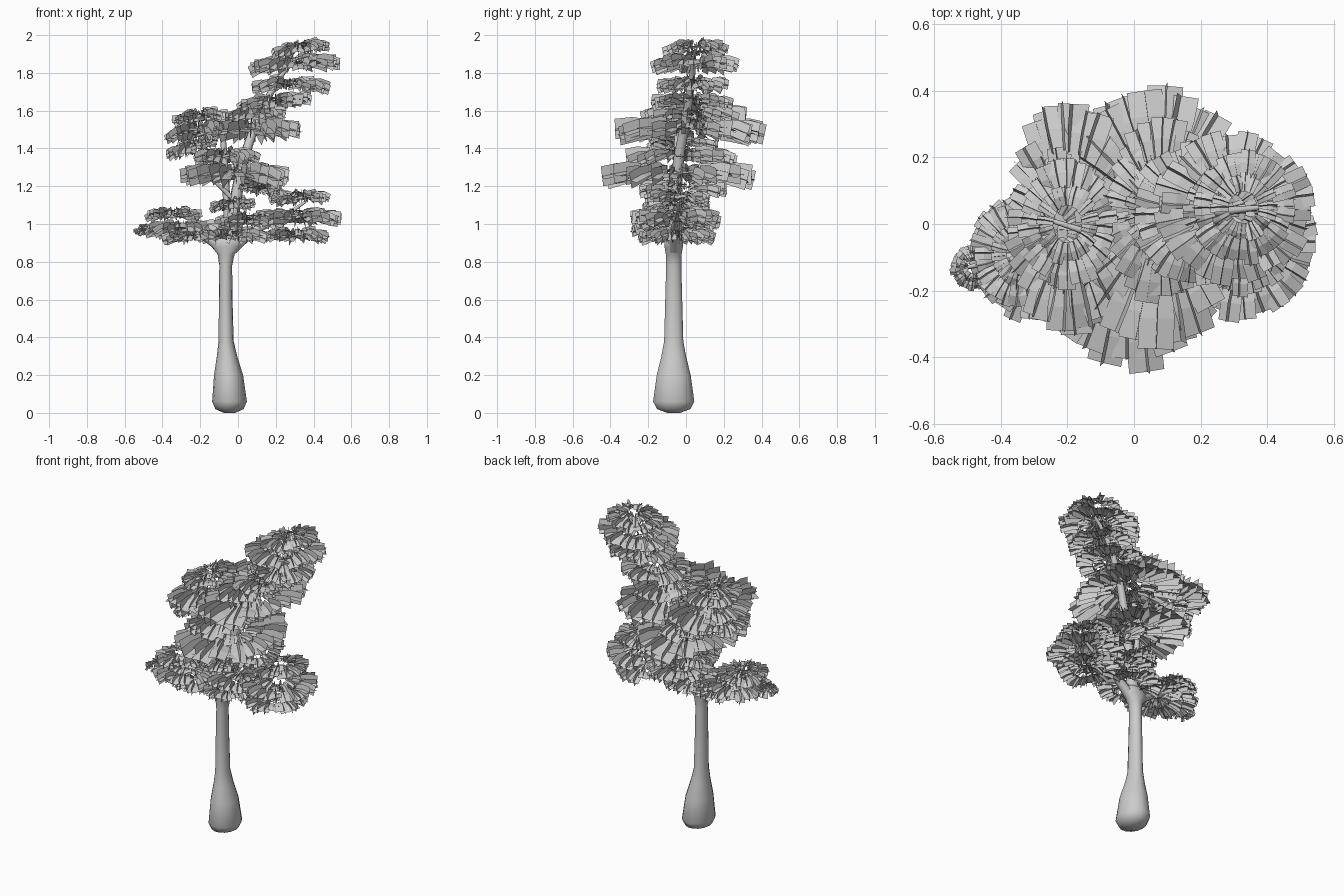
import bpy, math, random
from mathutils import Vector

if "Cube" in bpy.data.objects:
    bpy.data.objects.remove(bpy.data.objects["Cube"])

random.seed(4)


def mesh_object(name, verts, faces):
    me = bpy.data.meshes.new(name)
    me.from_pydata(verts, [], faces)
    me.update()
    ob = bpy.data.objects.new(name, me)
    bpy.context.collection.objects.link(ob)
    return ob


# Trunk: stacked elliptical sections (z, centre x, half width x, half width y)
sections = [(0.0, -0.045, 0.03, 0.035), (0.02, -0.045, 0.075, 0.09), (0.06, -0.045, 0.092, 0.112),
            (0.2, -0.05, 0.077, 0.092), (0.3, -0.058, 0.054, 0.067), (0.38, -0.063, 0.04, 0.052),
            (0.6, -0.065, 0.036, 0.046), (0.78, -0.065, 0.034, 0.041), (0.84, -0.063, 0.045, 0.043),
            (0.88, -0.06, 0.08, 0.05), (0.91, -0.055, 0.085, 0.05), (0.95, -0.05, 0.03, 0.03)]
N = 14
verts, faces = [], []
for z, cx, rx, ry in sections:
    for i in range(N):
        a = math.tau * i / N
        verts.append((cx + rx * math.cos(a), -0.065 + ry * math.sin(a), z))
for k in range(len(sections) - 1):
    for i in range(N):
        j = (i + 1) % N
        faces.append((k * N + i, k * N + j, (k + 1) * N + j, (k + 1) * N + i))
faces.append(tuple(reversed(range(N))))
faces.append(tuple(range((len(sections) - 1) * N, len(sections) * N)))
trunk = mesh_object("trunk", verts, faces)
for p in trunk.data.polygons:
    p.use_smooth = True


# Branches: tapered round tubes through a few points
def branch(name, pts, r0, r1):
    cu = bpy.data.curves.new(name, 'CURVE')
    cu.dimensions = '3D'
    cu.bevel_depth = 1.0
    cu.bevel_resolution = 1
    cu.resolution_u = 4
    cu.use_fill_caps = True
    sp = cu.splines.new('NURBS')
    sp.points.add(len(pts) - 1)
    for i, p in enumerate(pts):
        sp.points[i].co = (*p, 1)
        sp.points[i].radius = r0 + (r1 - r0) * i / (len(pts) - 1)
    sp.use_endpoint_u = True
    sp.order_u = 3
    ob = bpy.data.objects.new(name, cu)
    bpy.context.collection.objects.link(ob)


branch("main_stem", [(-0.055, -0.065, 0.86), (-0.02, -0.06, 1.1), (0.03, -0.04, 1.35),
                     (0.1, 0.0, 1.55), (0.2, 0.03, 1.75), (0.29, 0.04, 1.87), (0.38, 0.05, 1.93)], 0.04, 0.007)
branch("upper_left_branch", [(-0.05, -0.06, 0.95), (-0.07, -0.05, 1.3), (-0.08, -0.05, 1.5),
                             (-0.15, -0.02, 1.57), (-0.28, 0.02, 1.55)], 0.022, 0.006)
branch("lower_right_branch", [(-0.03, -0.065, 0.87), (0.08, -0.06, 0.97), (0.22, -0.05, 1.02),
                              (0.36, -0.04, 1.12)], 0.035, 0.007)
branch("lower_left_branch", [(-0.08, -0.065, 0.87), (-0.2, -0.07, 0.96), (-0.34, -0.09, 1.0),
                             (-0.5, -0.13, 0.98)], 0.035, 0.006)
branch("middle_left_branch", [(-0.02, -0.06, 1.12), (-0.1, -0.08, 1.22), (-0.2, -0.1, 1.27)], 0.016, 0.005)
branch("middle_right_branch", [(0.02, -0.05, 1.25), (0.1, -0.02, 1.28), (0.2, 0.02, 1.27)], 0.016, 0.005)


# Foliage: each spray is a drooping flat card crossed by an upright card
def spray(verts, faces, start, end, width):
    axis = end - start
    side = axis.cross(Vector((0, 0, 1))).normalized()
    up = side.cross(axis).normalized()
    roll = random.uniform(-0.3, 0.3)
    s = side * math.cos(roll) + up * math.sin(roll)
    u = up * math.cos(roll) - side * math.sin(roll)
    mid = (start + end) / 2 + u * 0.006
    b = len(verts)
    for p, w in ((start, 0.8), (mid, 1), (end, 1)):
        h = width * w / 2
        verts.extend([p - s * h - u * h * 0.15, p, p + s * h - u * h * 0.15, p + u * h, p - u * h])
    for k in (b, b + 5):
        for i, j in ((0, 1), (1, 2), (3, 1), (1, 4)):
            faces.append((k + i, k + j, k + 5 + j, k + 5 + i))


def ring(verts, faces, c, rx, ry, slope, f0, f1, n, lift):
    offset = random.random()
    for i in range(n):
        a = math.tau * (i + offset + random.uniform(-0.15, 0.15)) / n
        d = Vector((rx * math.cos(a), ry * math.sin(a), 0))
        tip = f1 * random.uniform(0.9, 1.03)
        r = d.length
        z0 = lift + slope * d.x * f0 + random.uniform(-0.015, 0.015)
        z1 = lift + slope * d.x * tip - 0.14 * r * (tip - f0) + random.uniform(-0.02, 0.02)
        spray(verts, faces, c + d * f0 + Vector((0, 0, z0)), c + d * tip + Vector((0, 0, z1)),
              max(0.014, 0.27 * r * f1))


# Tiers per clump: (x, y, z, radius x, radius y, slope along x)
clumps = {
    "top_foliage": [(0.33, 0.05, 1.93, 0.16, 0.17, 0.2), (0.3, 0.05, 1.85, 0.24, 0.23, 0.08),
                    (0.28, 0.04, 1.74, 0.2, 0.19, 0), (0.19, 0.03, 1.65, 0.2, 0.22, 0.1)],
    "upper_foliage": [(0.08, 0.04, 1.58, 0.17, 0.28, 0.1), (0.08, 0.03, 1.51, 0.26, 0.4, 0)],
    "upper_left_foliage": [(-0.2, 0.0, 1.57, 0.15, 0.2, 0.1), (-0.2, 0.02, 1.5, 0.18, 0.36, 0.15),
                           (-0.24, -0.02, 1.41, 0.14, 0.2, 0.3)],
    "middle_foliage": [(-0.06, -0.03, 1.36, 0.18, 0.29, 0), (-0.01, -0.04, 1.27, 0.29, 0.4, 0),
                       (0.13, -0.02, 1.19, 0.13, 0.24, -0.2)],
    "lower_right_foliage": [(0.33, -0.04, 1.14, 0.16, 0.18, 0.05), (0.32, -0.05, 1.04, 0.23, 0.24, 0),
                            (0.31, -0.05, 0.94, 0.18, 0.2, 0)],
    "lower_middle_foliage": [(-0.03, -0.05, 1.1, 0.12, 0.18, 0.1), (0.06, -0.05, 1.02, 0.19, 0.22, 0),
                             (-0.02, -0.06, 0.94, 0.19, 0.2, 0)],
    "lower_left_foliage": [(-0.34, -0.09, 1.05, 0.15, 0.17, 0), (-0.29, -0.09, 0.98, 0.2, 0.21, 0.05),
                           (-0.22, -0.08, 0.94, 0.18, 0.18, 0), (-0.48, -0.13, 0.97, 0.075, 0.07, 0.2)],
}
for name, tiers in clumps.items():
    verts, faces = [], []
    for x, y, z, rx, ry, slope in tiers:
        c = Vector((x, y, z))
        ring(verts, faces, c, rx, ry, slope, 0.55, 1.0, 26, 0)
        ring(verts, faces, c, rx, ry, slope, 0.28, 0.62, 18, 0.02)
    mesh_object(name, verts, faces)
